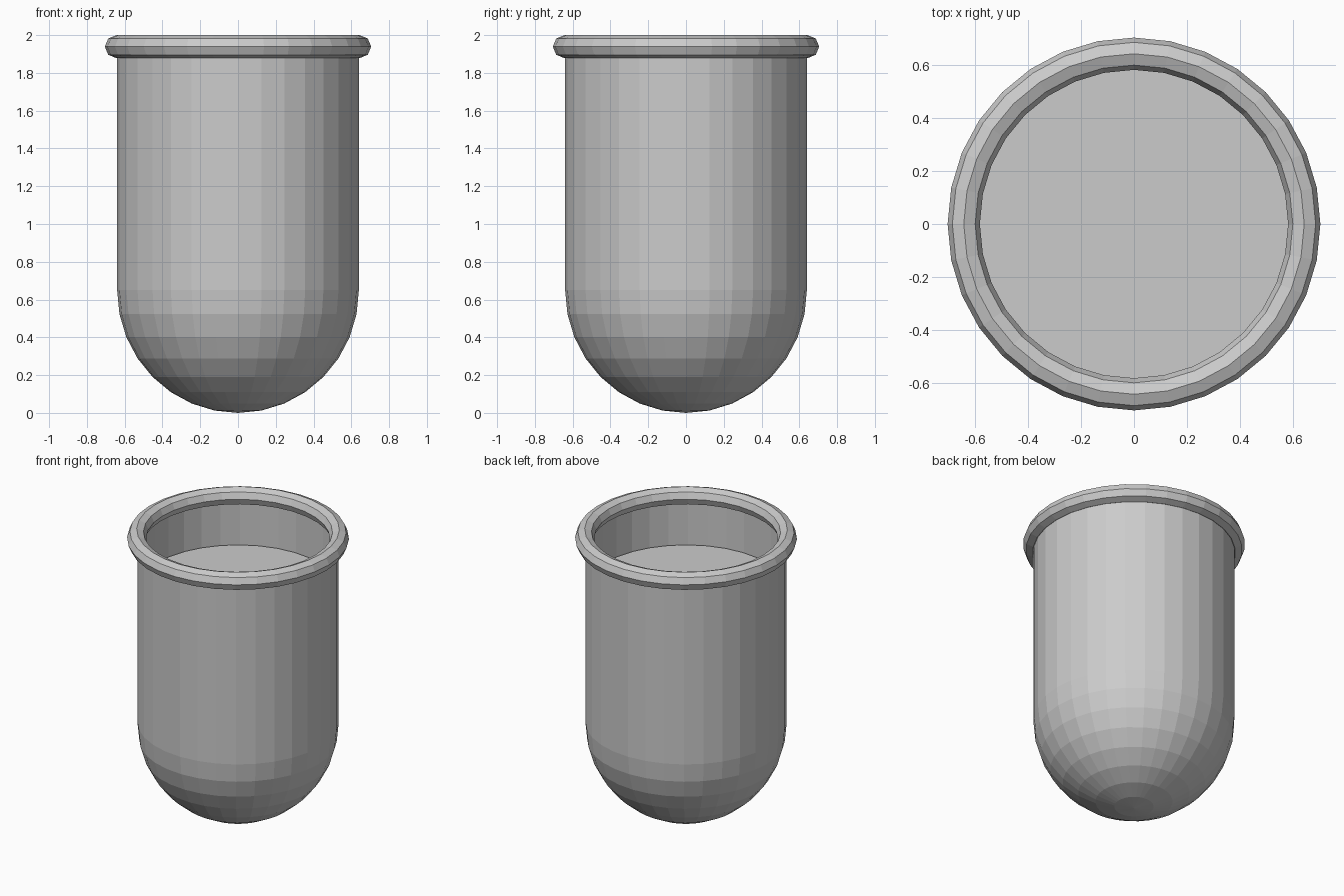
import bpy, bmesh, math

if "Cube" in bpy.data.objects:
    bpy.data.objects.remove(bpy.data.objects["Cube"])

SEGMENTS = 32


def lathe(name, profile, closed=False):
    """Spin an (r, z) profile around the z axis into a flat-shaded mesh."""
    bm = bmesh.new()
    verts = [bm.verts.new((r, 0, z)) for r, z in profile]
    pairs = list(zip(verts, verts[1:]))
    if closed:
        pairs.append((verts[-1], verts[0]))
    edges = [bm.edges.new(p) for p in pairs]
    bmesh.ops.spin(bm, geom=verts + edges, cent=(0, 0, 0), axis=(0, 0, 1),
                   angle=math.tau, steps=SEGMENTS, use_duplicate=False)
    bmesh.ops.remove_doubles(bm, verts=bm.verts, dist=0.0005)
    bmesh.ops.recalc_face_normals(bm, faces=bm.faces)
    mesh = bpy.data.meshes.new(name)
    bm.to_mesh(mesh)
    bm.free()
    obj = bpy.data.objects.new(name, mesh)
    bpy.context.collection.objects.link(obj)
    return obj


def dome(radius, height, centre_z, rings=8):
    """Quarter-ellipse profile from the bottom pole up to the equator."""
    angles = [math.pi / 2 * i / rings for i in range(rings + 1)]
    return [(radius * math.sin(a), centre_z - height * math.cos(a)) for a in angles]


# Round-bottomed vessel wall
lathe("vessel_wall", dome(0.64, 0.65, 0.65) + [(0.64, 1.94)])

# Contents with a flat top surface, sitting just inside the wall
lathe("contents", dome(0.625, 0.635, 0.65) + [(0.625, 1.60), (0, 1.60)])

# Rolled rim, octagonal in section
rim = [(0.644 + 0.061 * math.cos(math.tau * i / 8),
        1.939 + 0.061 * math.sin(math.tau * i / 8)) for i in range(8)]
lathe("rim", rim, closed=True)
